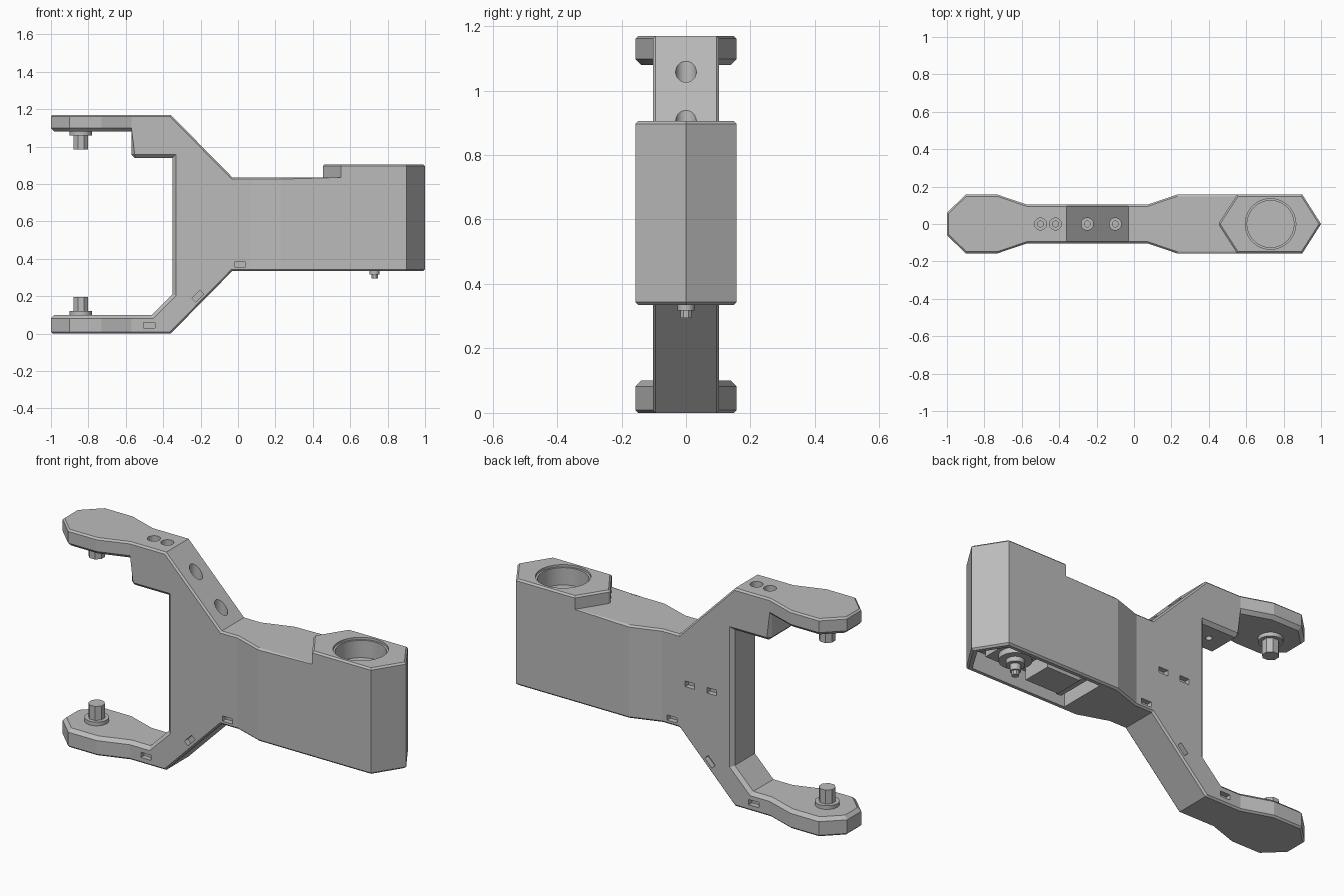
import bpy, bmesh, math
from mathutils import Matrix, Vector

cube = bpy.data.objects.get("Cube")
if cube:
    bpy.data.objects.remove(cube)

grey = bpy.data.materials.new("plain grey")
grey.use_nodes = True
COLOUR = (0.5, 0.5, 0.5, 1)
grey.diffuse_color = COLOUR
grey.node_tree.nodes["Principled BSDF"].inputs["Base Color"].default_value = COLOUR
parts = []


def make(name, bm):
    bmesh.ops.recalc_face_normals(bm, faces=bm.faces)
    mesh = bpy.data.meshes.new(name)
    bm.to_mesh(mesh)
    bm.free()
    mesh.materials.append(grey)
    ob = bpy.data.objects.new(name, mesh)
    bpy.context.collection.objects.link(ob)
    parts.append(ob)
    return ob


def prism(name, base, sweep):
    """Extrude a closed polygon along a vector."""
    bm = bmesh.new()
    face = bm.faces.new([bm.verts.new(p) for p in base])
    out = bmesh.ops.extrude_face_region(bm, geom=[face])
    bmesh.ops.translate(bm, vec=Vector(sweep),
                        verts=[v for v in out["geom"] if isinstance(v, bmesh.types.BMVert)])
    return make(name, bm)


def plan(name, pts, z0, z1):
    return prism(name, [(x, y, z0) for x, y in pts], (0, 0, z1 - z0))


def side(name, pts):
    return prism(name, [(x, -0.3, z) for x, z in pts], (0, 0.6, 0))


def rod(name, x, r, z0, z1, sides=40):
    turn = math.pi / sides
    pts = [(x + r * math.cos(turn * (2 * i + 1)), r * math.sin(turn * (2 * i + 1)))
           for i in range(sides)]
    return plan(name, pts, z0, z1)


def box(name, loc, size, angle=0):
    bm = bmesh.new()
    mat = Matrix.Translation(loc) @ Matrix.Rotation(angle, 4, 'Y') @ Matrix.Diagonal((*size, 1))
    bmesh.ops.create_cube(bm, size=1, matrix=mat)
    return make(name, bm)


def boolean(ob, tool, op='DIFFERENCE'):
    mod = ob.modifiers.new("bool", 'BOOLEAN')
    mod.operation, mod.object, mod.solver = op, tool, 'EXACT'
    bpy.context.view_layer.objects.active = ob
    bpy.ops.object.modifier_apply(modifier=mod.name)
    parts.remove(tool)
    bpy.data.objects.remove(tool)


def mirrored(half):
    return half + [(x, -y) for x, y in reversed(half) if y > 0]


def is_inner(mid):
    return mid.x < -0.34 and 0.05 < mid.z < 1.1


def chamfer(ob):
    """Wide chamfer round the jaw opening, narrow on the other rims."""
    bm = bmesh.new()
    bm.from_mesh(ob.data)
    bmesh.ops.dissolve_limit(bm, angle_limit=0.01, verts=bm.verts, edges=bm.edges)
    for inner, width in ((True, 0.018), (False, 0.009)):
        bm.normal_update()
        chosen = []
        for e in bm.edges:
            mid = (e.verts[0].co + e.verts[1].co) / 2
            seam = abs(mid.z - 0.685) < 0.01 or (abs(mid.x + 0.03) < 0.01 and mid.z > 0.4)
            if (e.is_manifold and e.is_convex and e.calc_face_angle() > 1.1 and not seam
                    and mid.x < 0.99 and is_inner(mid) == inner):
                chosen.append(e)
        bmesh.ops.bevel(bm, geom=chosen, offset=width, offset_type='OFFSET', segments=1,
                        profile=0.5, affect='EDGES', clamp_overlap=True)
    bm.to_mesh(ob.data)
    bm.free()


OUTLINE = mirrored([(-1, 0.06), (-0.9, 0.157), (-0.73, 0.157), (-0.57, 0.103), (0.07, 0.103),
                    (0.23, 0.157), (0.9, 0.157), (1, 0)])

# Main body with the lower jaw
body = side("body_and_lower_jaw", [
    (-1.1, 0), (-0.36, 0), (-0.03, 0.335), (1.1, 0.335), (1.1, 0.905), (0.4, 0.905),
    (0.4, 0.835), (-0.03, 0.835), (-0.03, 0.685), (-0.35, 0.685), (-0.35, 0.21),
    (-0.46, 0.1), (-1.1, 0.1)])
boolean(body, plan("outline_cutter", OUTLINE, -0.2, 1.4), 'INTERSECT')
# Pointed step in front of the raised end
boolean(body, plan("step_cutter", mirrored([(0.3, 0.3), (0.6435, 0.3), (0.45, 0)]), 0.835, 1.2))
chamfer(body)

# Removable upper jaw
jaw = side("upper_jaw", [
    (-0.03, 0.685), (-0.03, 0.835), (-0.36, 1.17), (-1.1, 1.17), (-1.1, 1.08),
    (-0.57, 1.08), (-0.57, 0.94), (-0.35, 0.94), (-0.35, 0.685)])
boolean(jaw, plan("outline_cutter", OUTLINE, -0.2, 1.4), 'INTERSECT')
chamfer(jaw)

# Counterbored screw holes in the upper jaw
for x, floor in ((-0.5, 1.13), (-0.42, 1.13), (-0.25, 0.98), (-0.1, 0.83)):
    boolean(jaw, rod("hole_cutter", x, 0.032, floor, 1.4))
    boolean(jaw, rod("hole_cutter", x, 0.016, floor - 0.03, 1.4))
boolean(jaw, rod("hole_cutter", -0.46, 0.016, 0.9, 0.98))

# Round socket in the raised end
boolean(body, rod("socket_cutter", 0.73, 0.125, 0.8, 1.2, 64))
boolean(body, rod("socket_rim_cutter", 0.73, 0.135, 0.893, 1.2, 64))

# Open compartment underneath
boolean(body, plan("compartment_cutter", mirrored([(0.32, 0.13), (0.885, 0.13), (0.965, 0)]),
                   0.2, 0.44))

# Wire slots on both sides, two more on the back
for y in (-0.1, 0.1):
    boolean(body, box("slot_cutter", (0.01, y, 0.37), (0.06, 0.05, 0.028)))
    boolean(body, box("slot_cutter", (-0.215, y, 0.2), (0.06, 0.05, 0.028), -math.pi / 4))
    boolean(body, box("slot_cutter", (-0.475, y, 0.045), (0.06, 0.05, 0.028)))
for x in (-0.095, -0.225):
    boolean(body, box("slot_cutter", (x, 0.1, 0.58), (0.055, 0.05, 0.03)))

# Contact studs facing each other on the jaws
for name, base, way in (("lower", 0.09, 1), ("upper", 1.09, -1)):
    for part, r, length, sides in (("flange", 0.06, 0.03, 40), ("stud", 0.042, 0.105, 8)):
        ends = sorted((base, base + way * length))
        rod(f"{name}_{part}", -0.84, r, *ends, sides)

# Parts inside the compartment
box("circuit_board", (0.5, 0, 0.4), (0.2, 0.16, 0.09))
box("board_clip", (0.38, 0, 0.405), (0.03, 0.2, 0.08))
box("motor_bracket", (0.73, 0, 0.425), (0.2, 0.2, 0.04))
rod("motor_housing", 0.73, 0.08, 0.375, 0.45)
rod("motor_collar", 0.73, 0.045, 0.35, 0.4)
rod("shaft_collar", 0.73, 0.026, 0.317, 0.36)
rod("shaft", 0.73, 0.019, 0.295, 0.36, 8)

# Smooth only the round walls
bpy.ops.object.select_all(action='DESELECT')
for ob in parts:
    ob.select_set(True)
bpy.context.view_layer.objects.active = body
bpy.ops.object.shade_smooth_by_angle(angle=math.radians(15))
